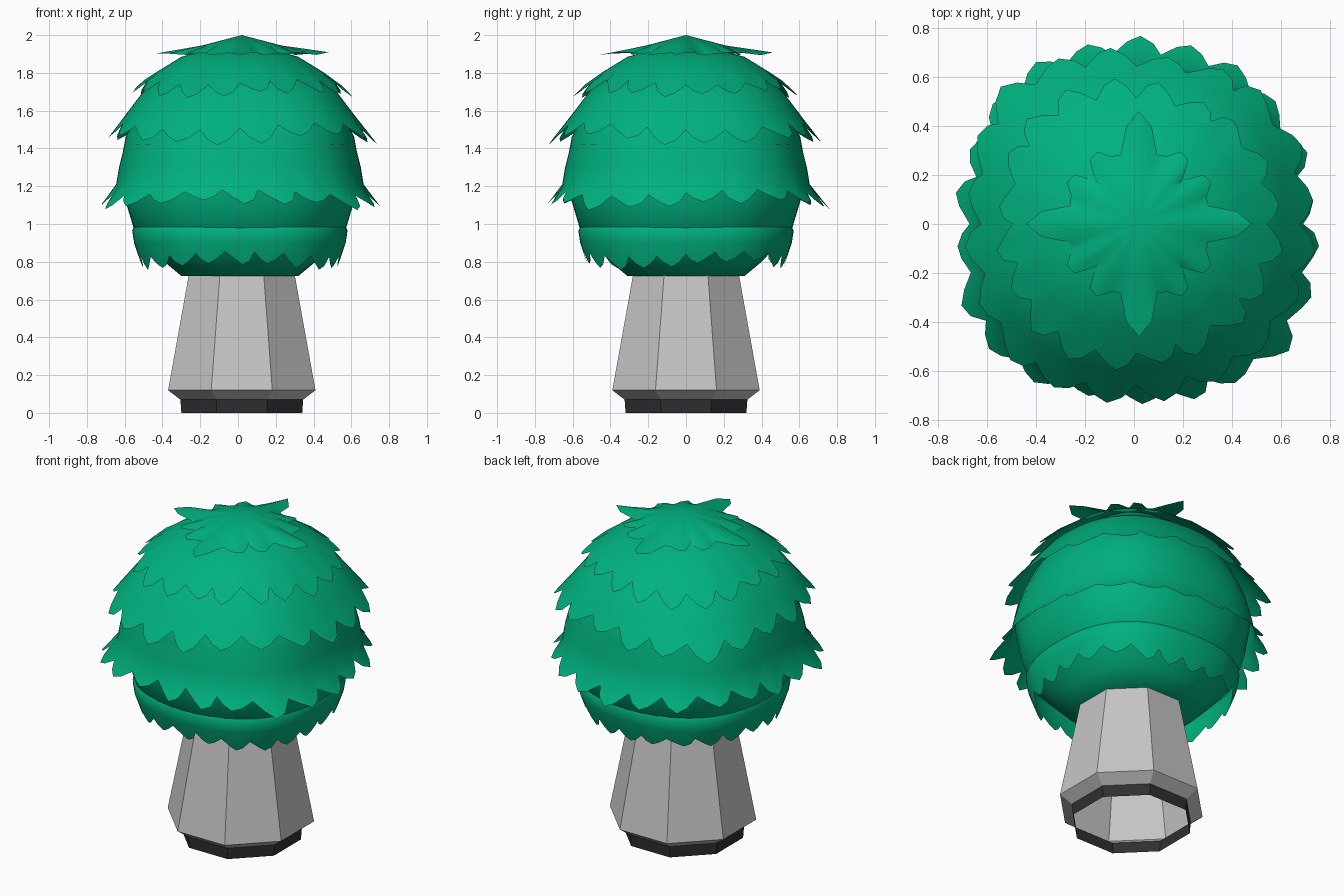
import bpy, bmesh, math, random

if "Cube" in bpy.data.objects:
    bpy.data.objects.remove(bpy.data.objects["Cube"])

random.seed(4)


def material(name, rgb):
    m = bpy.data.materials.new(name)
    m.diffuse_color = (*rgb, 1)
    m.use_nodes = True
    m.node_tree.nodes["Principled BSDF"].inputs["Base Color"].default_value = m.diffuse_color
    return m


GREEN = material("leaf green", (0.0, 0.44, 0.21))
GREY = material("trunk grey", (0.57, 0.555, 0.555))
DARK = material("base dark grey", (0.03, 0.029, 0.029))


def loft(name, rings, mat, smooth=True, cap_top=False, cap_bottom=False):
    """Skin a list of equal-length point rings, listed bottom to top."""
    bm = bmesh.new()
    rows = [[bm.verts.new(p) for p in ring] for ring in rings]
    n = len(rows[0])
    for a, b in zip(rows, rows[1:]):
        for i in range(n):
            j = (i + 1) % n
            bm.faces.new((a[i], a[j], b[j], b[i]))
    if cap_top:
        apex = sum((v.co for v in rows[-1]), rows[-1][0].co * 0) / n
        apex.z = cap_top
        c = bm.verts.new(apex)
        for i in range(n):
            bm.faces.new((rows[-1][i], rows[-1][(i + 1) % n], c))
    if cap_bottom:
        bm.faces.new(rows[0][::-1])
    me = bpy.data.meshes.new(name)
    bm.to_mesh(me)
    bm.free()
    me.materials.append(mat)
    ob = bpy.data.objects.new(name, me)
    bpy.context.collection.objects.link(ob)
    if smooth:
        bpy.ops.object.select_all(action='DESELECT')
        ob.select_set(True)
        bpy.context.view_layer.objects.active = ob
        bpy.ops.object.shade_smooth_by_angle(angle=math.radians(40))
    return ob


def ring(r, z, n, cx=0.0, turn=0.0, square=0.0):
    """Ring of points; 'square' swells the diagonals."""
    pts = []
    for i in range(n):
        a = math.tau * i / n + turn
        k = r * (1 + square * (1 - math.cos(4 * a)))
        pts.append((cx + k * math.cos(a), k * math.sin(a), z))
    return pts


def octagon(apothem, z):
    return ring(apothem / math.cos(math.pi / 8), z, 8, 0.02, math.pi / 8)


# Trunk: hollow, open-bottomed octagon with a dark foot band
loft("trunk", [octagon(0.325, 0.07), octagon(0.39, 0.12), octagon(0.275, 0.76)],
     GREY, smooth=False)
loft("trunk_base", [octagon(0.32, 0.0), octagon(0.325, 0.07)], DARK, smooth=False)

# Rounded body under the leaf layers
body = [(0.31, 0.725), (0.40, 0.80), (0.56, 0.97), (0.605, 1.12), (0.635, 1.30),
        (0.605, 1.46), (0.54, 1.60), (0.45, 1.72), (0.30, 1.86)]
loft("foliage_body", [ring(r, z, 40, 0.01, 0, 0.025 if z > 0.75 else 0) for r, z in body],
     GREEN, cap_top=1.94, cap_bottom=True)


def leaf_layer(name, teeth, tip, valley, upper, square, apex=False):
    """Skirt with a hem of rounded leaves, listed hem first, then upper rings."""
    n = teeth * 4
    hem = []
    for t in range(teeth):
        size = random.uniform(0.75, 1.2)
        shift = random.uniform(-0.5, 0.5)
        for k, w in enumerate((0.0, 0.6, 1.0, 0.7)):
            a = math.tau * (t * 4 + k + (shift if k else 0)) / n
            w = w * size + 0.25 * math.sin(3 * a + teeth)
            r = valley[0] + w * (tip[0] - valley[0])
            z = valley[1] + w * (tip[1] - valley[1])
            r *= 1 + square * (1 - math.cos(4 * a))
            hem.append((0.01 + r * math.cos(a), r * math.sin(a), z))
    rings = [hem] + [ring(r, z, n, 0.01, 0, square) for r, z in upper]
    return loft(name, rings, GREEN, cap_top=apex)


leaf_layer("leaf_layer_1", 22, (0.52, 0.78), (0.54, 0.84),
           [(0.56, 0.90), (0.57, 0.965), (0.56, 0.985)], 0.03)
leaf_layer("leaf_layer_2", 22, (0.74, 1.10), (0.68, 1.165),
           [(0.655, 1.21), (0.64, 1.30), (0.61, 1.42)], 0.03)
leaf_layer("leaf_layer_3", 20, (0.715, 1.44), (0.65, 1.515),
           [(0.60, 1.585), (0.505, 1.71), (0.43, 1.76)], 0.03)
leaf_layer("leaf_layer_4", 20, (0.585, 1.69), (0.52, 1.75),
           [(0.44, 1.805), (0.31, 1.885), (0.15, 1.93)], 0.01, apex=1.95)

# Star-shaped cap: long rounded leaves along the axes, shorter ones between
star = []
SHAPE = [0.46, 0.40, 0.29, 0.30, 0.34, 0.33, 0.25, 0.33, 0.34, 0.30, 0.29, 0.40]
for i in range(48):
    a = math.tau * i / 48
    r = SHAPE[i % 12]
    star.append((0.02 + r * math.cos(a), r * math.sin(a), 1.90 + random.uniform(-0.006, 0.01)))
loft("leaf_cap", [star, ring(0.21, 1.945, 48, 0.02)], GREEN, cap_top=2.0)
